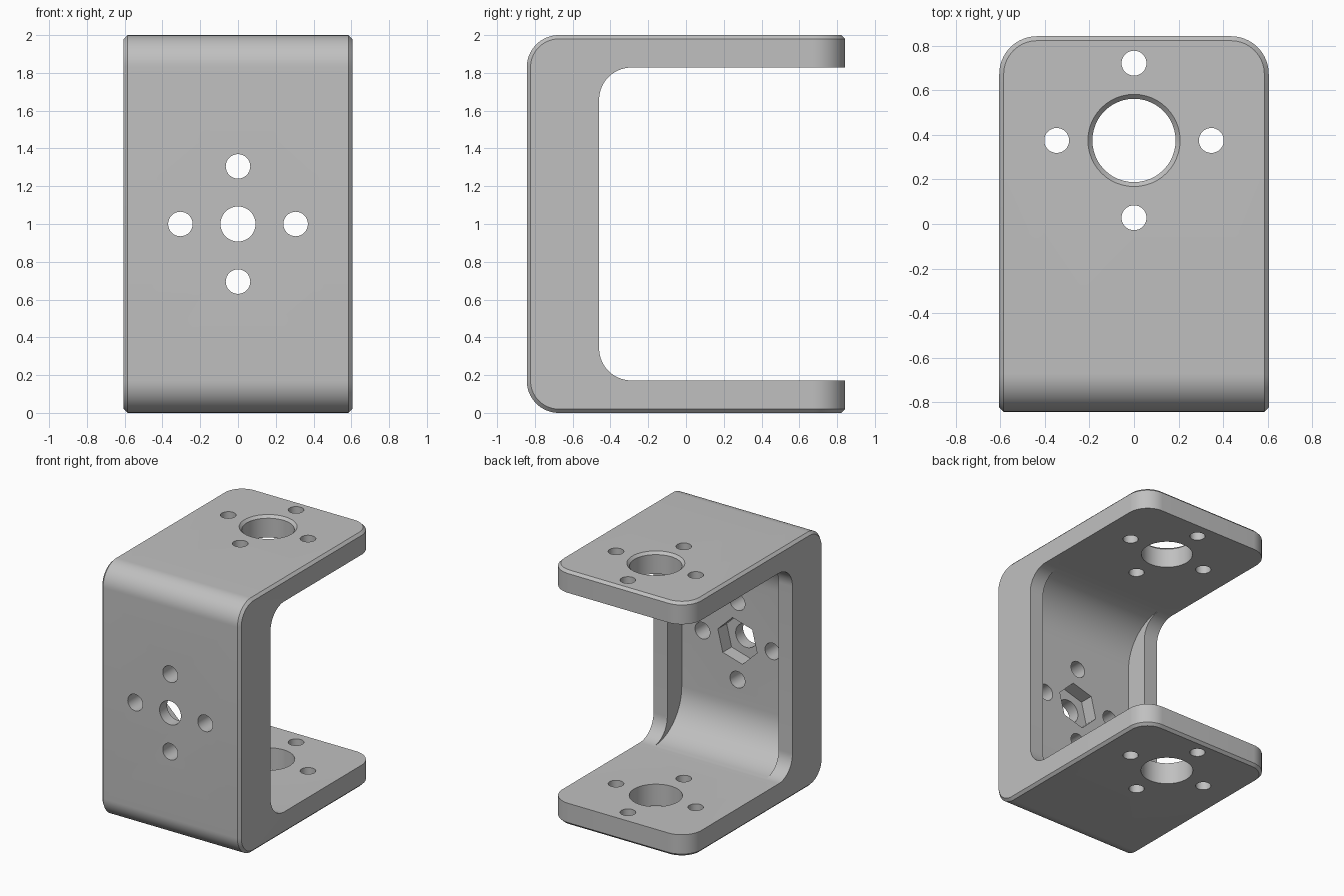
import bpy, bmesh, math
from mathutils import Vector

if "Cube" in bpy.data.objects:
    bpy.data.objects.remove(bpy.data.objects["Cube"])

grey = bpy.data.materials.new("plain_grey")
grey.diffuse_color = (0.527, 0.527, 0.527, 1)
grey.use_nodes = True
grey.node_tree.nodes["Principled BSDF"].inputs["Base Color"].default_value = grey.diffuse_color


def loft(name, rings):
    """Closed solid through rings of matching points."""
    bm = bmesh.new()
    loops = [[bm.verts.new(p) for p in ring] for ring in rings]
    n = len(loops[0])
    for a, b in zip(loops, loops[1:]):
        for i in range(n):
            j = (i + 1) % n
            bm.faces.new((a[i], a[j], b[j], b[i]))
    bm.faces.new(loops[0][::-1])
    bm.faces.new(loops[-1])
    bmesh.ops.recalc_face_normals(bm, faces=bm.faces)
    me = bpy.data.meshes.new(name)
    bm.to_mesh(me)
    bm.free()
    me.materials.append(grey)
    ob = bpy.data.objects.new(name, me)
    bpy.context.collection.objects.link(ob)
    return ob


def rounded(corners, seg=16):
    """Right-angled outline from (u, v, radius) corners."""
    out = []
    for i, (u, v, r) in enumerate(corners):
        p = Vector((u, v))
        if r == 0:
            out.append(p)
            continue
        d1 = (Vector(corners[i - 1][:2]) - p).normalized()
        d2 = (Vector(corners[(i + 1) % len(corners)][:2]) - p).normalized()
        c = p + r * (d1 + d2)
        for k in range(seg + 1):
            t = math.pi / 2 * k / seg
            out.append(c - r * (d2 * math.cos(t) + d1 * math.sin(t)))
    return out


def x_prism(name, outline, half):
    return loft(name, [[(x, p[0], p[1]) for p in outline] for x in (-half, half)])


def circle(r, n=48, turn=0.0):
    return [(r * math.cos(turn + 2 * math.pi * i / n),
             r * math.sin(turn + 2 * math.pi * i / n)) for i in range(n)]


def z_hole(name, x, y, steps, n=48):
    """Vertical bore from (z, radius) steps."""
    return loft(name, [[(x + u, y + v, z) for u, v in circle(r, n)] for z, r in steps])


def y_hole(name, x, z, r, y0, y1, n=48, turn=0.0):
    return loft(name, [[(x + u, y, z + v) for u, v in circle(r, n, turn)] for y in (y0, y1)])


# outer body: side outline crossed with plan outline, then chamfered
W, D = 0.605, 0.843
bracket = x_prism("u_bracket", rounded(
    [(-D, 0, 0.17), (1.3, 0, 0), (1.3, 2, 0), (-D, 2, 0.17)]), 1.0)
plan = rounded([(-W, -1.3, 0), (W, -1.3, 0), (W, D, 0.17), (-W, D, 0.17)])
plan_block = loft("plan_block", [[(p[0], p[1], z) for p in plan] for z in (-0.5, 2.5)])
helpers = [plan_block]


def boolean(cutter, op="DIFFERENCE"):
    m = bracket.modifiers.new(cutter.name, "BOOLEAN")
    m.object, m.operation, m.solver = cutter, op, "EXACT"
    cutter.hide_render = True


boolean(plan_block, "INTERSECT")
bev = bracket.modifiers.new("edge_chamfer", "BEVEL")
bev.width, bev.segments = 0.02, 1
bev.limit_method, bev.angle_limit = "ANGLE", math.radians(60)

# space between the flanges, and the deeper pocket between the side ribs
T = 0.172
cutters = [
    x_prism("gap_cutter", rounded(
        [(-0.46, T, 0.17), (1.4, T, 0), (1.4, 2 - T, 0), (-0.46, 2 - T, 0.17)]), 1.2),
    x_prism("pocket_cutter", rounded(
        [(-0.64, T + 0.0005, 0.34), (-0.2, T + 0.0005, 0),
         (-0.2, 1.9995 - T, 0), (-0.64, 1.9995 - T, 0.34)]), 0.485),
]

# flange bores, the upper one countersunk, with four screw holes around them
cy = 0.375
cutters.append(z_hole("upper_bore", 0, cy, [(1.5, 0.187), (1.98, 0.187), (2.02, 0.227)]))
cutters.append(z_hole("lower_bore", 0, cy, [(-0.3, 0.19), (0.5, 0.19)]))
for dx, dy in ((1, 0), (-1, 0), (0, 1), (0, -1)):
    cutters.append(z_hole("flange_screw", 0.347 * dx, cy + 0.347 * dy,
                          [(-0.3, 0.056), (2.3, 0.056)], 32))
    # screw holes in the front wall
    cutters.append(y_hole("wall_screw", 0.305 * dx, 1 + 0.305 * dy, 0.065, -1.2, -0.3, 32))

# front centre hole and hexagonal nut pocket behind it
cutters.append(y_hole("wall_bore", 0, 1, 0.093, -1.2, -0.3))
cutters.append(y_hole("nut_pocket", 0, 1, 0.178, -0.75, -0.3, 6, math.radians(16)))
for c in cutters:
    boolean(c)
helpers += cutters

# bake the result and drop the cutters
dg = bpy.context.evaluated_depsgraph_get()
mesh = bpy.data.meshes.new_from_object(bracket.evaluated_get(dg))
bracket.modifiers.clear()
bracket.data = mesh
mesh.materials.clear()
mesh.materials.append(grey)
for p in mesh.polygons:
    p.material_index = 0
    p.use_smooth = True
mesh.set_sharp_from_angle(angle=math.radians(30))
for h in helpers:
    bpy.data.objects.remove(h)
